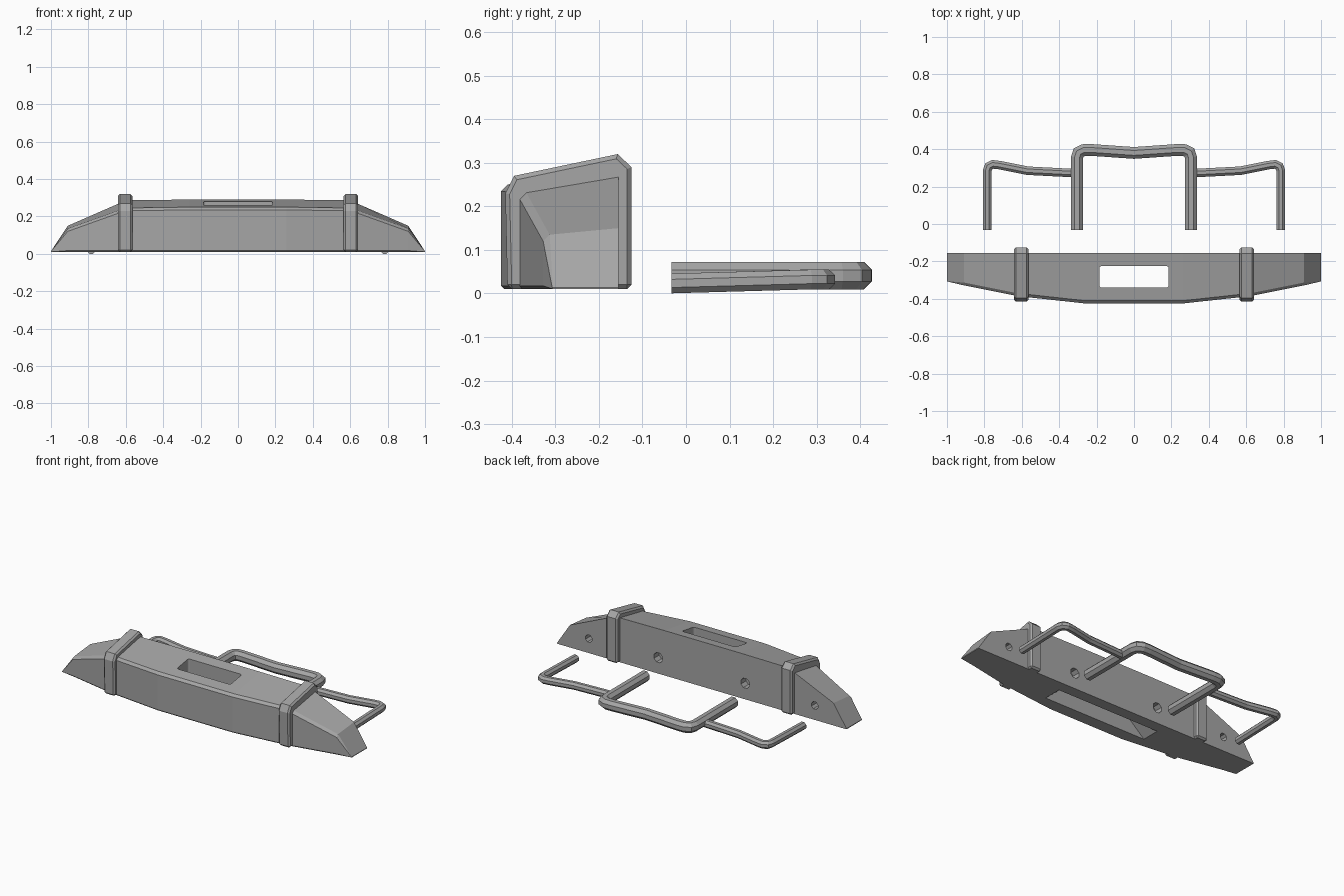
import bpy, bmesh, math
from mathutils import Vector

cube = bpy.data.objects.get("Cube")
if cube:
    bpy.data.objects.remove(cube, do_unlink=True)

grey = bpy.data.materials.new("plain grey")
grey.use_nodes = True
COLOUR = (0.38, 0.38, 0.38, 1)
grey.diffuse_color = COLOUR
grey.node_tree.nodes["Principled BSDF"].inputs["Base Color"].default_value = COLOUR


def make(name, bm):
    bmesh.ops.recalc_face_normals(bm, faces=bm.faces[:])
    mesh = bpy.data.meshes.new(name)
    bm.to_mesh(mesh)
    bm.free()
    mesh.materials.append(grey)
    obj = bpy.data.objects.new(name, mesh)
    bpy.context.collection.objects.link(obj)
    return obj


def loft(name, rings):
    """Skin closed rings of equal size and cap both ends."""
    bm = bmesh.new()
    loops = [[bm.verts.new(p) for p in ring] for ring in rings]
    n = len(rings[0])
    for a, b in zip(loops, loops[1:]):
        for i in range(n):
            j = (i + 1) % n
            bm.faces.new((a[i], a[j], b[j], b[i]))
    bm.faces.new(loops[0])
    bm.faces.new(loops[-1])
    return make(name, bm)


def tube(name, path, radius, sides=8):
    """Sweep a polygon along a path with mitred corners."""
    pts = [Vector(p) for p in path]
    up = Vector((0, 0, 1))
    rings = []
    for i, p in enumerate(pts):
        d_in = (p - pts[max(i - 1, 0)]).normalized()
        d_out = (pts[min(i + 1, len(pts) - 1)] - p).normalized()
        tangent = (d_in + d_out).normalized()
        ref = d_out if d_out.length else d_in
        stretch = 1 / max(tangent.dot(ref), 0.5)
        side = tangent.cross(up).normalized()
        angles = [math.tau * (k + 0.5) / sides for k in range(sides)]
        rings.append([p + radius * (side * math.cos(a) * stretch + up * math.sin(a))
                      for a in angles])
    return loft(name, rings)


def apply_modifiers(obj):
    deps = bpy.context.evaluated_depsgraph_get()
    mesh = bpy.data.meshes.new_from_object(obj.evaluated_get(deps))
    obj.modifiers.clear()
    obj.data = mesh


def cut(obj, cutter):
    mod = obj.modifiers.new("cut", 'BOOLEAN')
    mod.operation = 'DIFFERENCE'
    mod.solver = 'EXACT'
    mod.object = cutter
    cutter.hide_render = True
    apply_modifiers(obj)
    bpy.data.objects.remove(cutter, do_unlink=True)


# Bumper body: sections at half width x, front y, front top z, back top z
BACK, FLOOR = -0.155, 0.01
stations = [(0.26, -0.425, 0.25, 0.29), (0.6, -0.388, 0.245, 0.287),
            (0.64, -0.382, 0.232, 0.268), (0.91, -0.328, 0.135, 0.15),
            (1.0, -0.307, 0.014, 0.014)]


def section(x, front, z_front, z_back):
    bevel = min(0.015, (z_front - FLOOR) * 0.3)
    return [(x, BACK, FLOOR), (x, BACK, z_back), (x, front + bevel, z_front),
            (x, front, z_front - bevel), (x, front, FLOOR + bevel / 2),
            (x, front + bevel / 2, FLOOR)]


left = [section(*s) for s in stations]
right = [section(-s[0], *s[1:]) for s in reversed(stations)]
body = loft("bumper_body", right + left)

# Winch opening with rounded corners, and the flared pocket below it
NEAR, FAR, HALF, R = -0.34, -0.225, 0.185, 0.012
outline = []
for cx, cy, start in ((HALF, FAR, 0), (-HALF, FAR, 90), (-HALF, NEAR, 180), (HALF, NEAR, 270)):
    ox = cx - math.copysign(R, cx)
    oy = cy + (R if cy == NEAR else -R)
    for k in range(4):
        a = math.radians(start + 30 * k)
        outline.append((ox + R * math.cos(a), oy + R * math.sin(a)))
cut(body, loft("opening_cutter", [[(x, y, z) for x, y in outline] for z in (-0.1, 0.5)]))
pocket = [(-0.38, -0.01), (0.38, -0.01), (HALF, 0.16), (-HALF, 0.16)]
cut(body, loft("pocket_cutter", [[(x, y, z) for x, z in pocket] for y in (NEAR, FAR)]))

# Mounting holes in the back
for x, z, radius in ((0.3, 0.11, 0.032), (0.78, 0.1, 0.024)):
    for s in (-1, 1):
        ring = [(radius * math.cos(math.tau * (k + 0.5) / 8),
                 radius * math.sin(math.tau * (k + 0.5) / 8)) for k in range(8)]
        cut(body, loft("hole_cutter", [[(s * x + a, y, z + b) for a, b in ring]
                                       for y in (BACK - 0.05, BACK + 0.05)]))

# Raised bands around the body
band = [(-0.41, 0.01), (-0.415, 0.23), (-0.395, 0.27), (-0.157, 0.32),
        (-0.125, 0.29), (-0.125, 0.01)]
for side, s in (("left", 1), ("right", -1)):
    strap = loft(side + "_band", [[(s * x, y, z) for y, z in band] for x in (0.565, 0.642)])
    mod = strap.modifiers.new("bevel", 'BEVEL')
    mod.width = 0.01
    mod.segments = 1
    mod.limit_method = 'ANGLE'
    mod.angle_limit = math.radians(60)
    apply_modifiers(strap)

# Centre rail
Z = 0.041
half = [(0.305, -0.033, Z), (0.305, 0.355, Z), (0.296, 0.382, Z), (0.27, 0.395, Z),
        (0.23, 0.396, Z)]
tube("centre_rail", [(-x, y, z) for x, y, z in half] + [(0, 0.38, Z)] + half[::-1], 0.034)

# Outer rails, dipping slightly towards their free ends
outer = [(0.785, -0.033, 0.023), (0.785, 0.285, 0.032), (0.777, 0.308, 0.032),
         (0.755, 0.319, 0.032), (0.72, 0.315, 0.032), (0.57, 0.285, 0.032),
         (0.32, 0.272, 0.032)]
for side, s in (("left", 1), ("right", -1)):
    tube(side + "_outer_rail", [(s * x, y, z) for x, y, z in outer], 0.0245)
